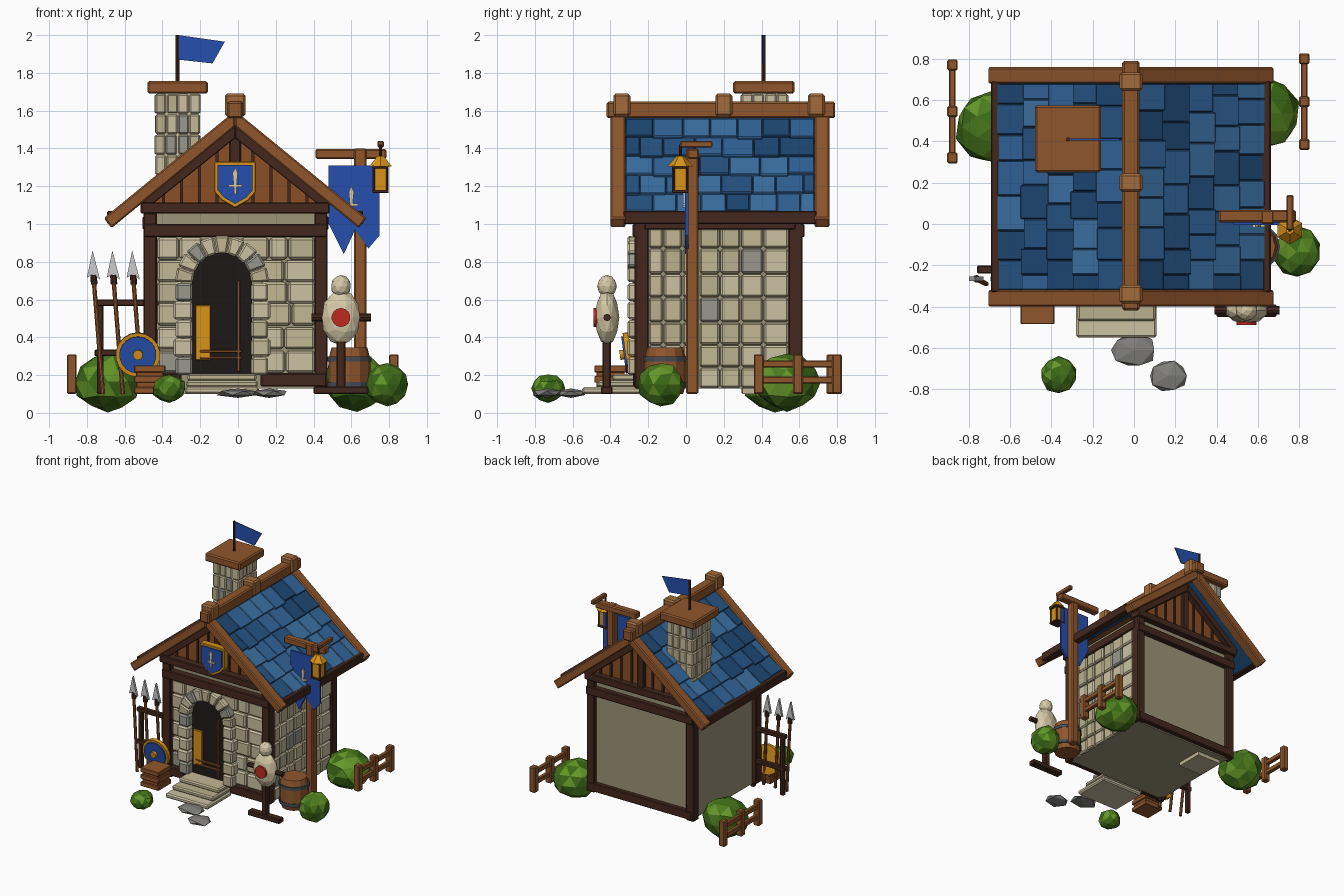
import bpy, bmesh, math, random
from mathutils import Vector, Matrix

if "Cube" in bpy.data.objects:
    bpy.data.objects.remove(bpy.data.objects["Cube"])
random.seed(4)
CX, DX = -0.015, -0.085          # roof centre line, door centre line


def mat(name, hexcol):
    m = bpy.data.materials.new(name)
    c = [(int(hexcol[i:i + 2], 16) / 255) ** 2.2 for i in (0, 2, 4)]
    m.diffuse_color = (*c, 1)
    m.use_nodes = True
    m.node_tree.nodes["Principled BSDF"].inputs["Base Color"].default_value = m.diffuse_color
    return m


WOOD, DARK, PLANK = mat("wood", "8f5730"), mat("dark_wood", "452c22"), mat("plank", "8a5029")
LIGHT, PLASTER, IRON = mat("light_wood", "a06a3c"), mat("plaster", "9c9378"), mat("iron", "4a4f55")
STONES = [mat("stone_a", "cbc0a2"), mat("stone_b", "b8af8e"), mat("stone_c", "c2b694"), mat("stone_d", "97978c")]
BLUES = [mat("tile_a", "2b5584"), mat("tile_b", "35659a"), mat("tile_c", "234a75"), mat("tile_d", "3f72a5")]
GREENS = [mat("leaf_a", "4c7a22"), mat("leaf_b", "64962c"), mat("leaf_c", "3d6a1c")]
BLACK, GOLD, BLUE = mat("shadow", "231f1e"), mat("gold", "d8921f"), mat("banner_blue", "2a50ab")
CREAM, RED, STEEL, GREY = mat("straw", "d6c9a6"), mat("red", "bb2f26"), mat("steel", "c9c9c6"), mat("slab", "807f7c")


def add(name, bm, *mats):
    bmesh.ops.recalc_face_normals(bm, faces=bm.faces)
    me = bpy.data.meshes.new(name)
    bm.to_mesh(me)
    bm.free()
    for m in mats:
        me.materials.append(m)
    ob = bpy.data.objects.new(name, me)
    bpy.context.collection.objects.link(ob)
    return ob


def bevel(bm, w):
    if w:
        bmesh.ops.bevel(bm, geom=bm.edges[:], offset=w, segments=1, affect='EDGES')


def box(name, x, y, z, m, b=0.006, mx=None):
    """Box from three (min, max) ranges, optional transform."""
    bm = bmesh.new()
    size = [r[1] - r[0] for r in (x, y, z)]
    mid = [(r[1] + r[0]) / 2 for r in (x, y, z)]
    bmesh.ops.create_cube(bm, size=1, matrix=Matrix.Translation(mid) @ Matrix.Diagonal((*size, 1)))
    bevel(bm, b)
    if mx:
        bm.transform(mx)
    return add(name, bm, m)


def prism(name, pts, y0, y1, m, b=0):
    """x-z outline extruded along y."""
    bm = bmesh.new()
    f = bm.faces.new([bm.verts.new((p[0], y0, p[1])) for p in pts])
    ext = bmesh.ops.extrude_face_region(bm, geom=[f])
    for v in ext["geom"]:
        if isinstance(v, bmesh.types.BMVert):
            v.co.y = y1
    bevel(bm, b)
    return add(name, bm, m)


def rod(name, a, b, r, m, n=8, r2=None):
    a, b = Vector(a), Vector(b)
    d = b - a
    mx = Matrix.Translation((a + b) / 2) @ d.to_track_quat('Z', 'Y').to_matrix().to_4x4()
    bm = bmesh.new()
    bmesh.ops.create_cone(bm, cap_ends=True, segments=n, radius1=r, radius2=r if r2 is None else r2,
                          depth=d.length, matrix=mx)
    return add(name, bm, m)


def blob(name, c, s, mats, jit=0.0, sub=2):
    """Faceted ball scaled by s."""
    bm = bmesh.new()
    bmesh.ops.create_icosphere(bm, subdivisions=sub, radius=1)
    for v in bm.verts:
        v.co *= 1 + random.uniform(-jit, jit)
    for f in bm.faces:
        f.material_index = random.randrange(len(mats))
    bm.transform(Matrix.Translation(c) @ Matrix.Diagonal((*s, 1)))
    return add(name, bm, *mats)


def stone():
    return random.choices(STONES, (5, 4, 4, 1))[0]


# Wall core, floor and gable body
box("walls", (-0.465, 0.445), (-0.225, 0.585), (0.13, 1.08), PLASTER, 0)
prism("gable_body", [(CX - .5, 1.09), (CX + .5, 1.09), (CX, 1.5)], -0.225, 0.585, PLANK)

# Timber frame
for x in (-0.465, 0.44):
    for y in (-0.235, 0.58):
        box("corner_post", (x - .035, x + .035), (y - .037, y + .037), (0.13, 1.06), DARK)
for y in (-0.24, 0.585):
    box("lower_beam", (-0.5, 0.475), (y - .042, y + .042), (0.93, 1.0), DARK)
    box("upper_beam", (-0.515, 0.485), (y - .05, y + .05), (1.055, 1.115), DARK)
box("back_sill", (-0.48, 0.46), (0.55, 0.62), (0.14, 0.21), DARK)
for x in ((-0.48, -0.3), (0.12, 0.47)):
    box("front_sill", x, (-0.28, -0.2), (0.14, 0.21), DARK)
for x in (-0.475, 0.45):
    box("side_beam", (x - .03, x + .03), (-0.22, 0.58), (0.97, 1.04), DARK)

# Gable planks, inner rafters, king post
for y, d in ((-0.225, -1), (0.585, 1)):
    for i in range(-4, 5):
        x = CX + i * 0.095
        prism("gable_batten", [(x - .008, 1.1), (x + .008, 1.1), (x + .008, 1.49 - abs(i) * .078),
              (x - .008, 1.49 - abs(i) * .078)], y, y + d * 0.012, DARK)
    for s in (-1, 1):
        prism("inner_rafter", [(CX, 1.525), (CX + s * .51, 1.11), (CX + s * .475, 1.075), (CX, 1.455)],
              y - .01 * d, y + d * 0.05, DARK, 0.004)
    box("king_post", (CX - .03, CX + .03), (y - .03, y + .03), (1.1, 1.48), DARK)

# Roof: deck, barge boards, eave beams, ridge
for s in (-1, 1):
    prism("roof_deck", [(CX, 1.565), (CX + s * .64, 1.043), (CX + s * .64, 1.0), (CX, 1.52)], -0.33, 0.69, BLUES[2])
    for y in (-0.36, 0.72):
        prism("barge_board", [(CX, 1.6), (CX + s * .695, 1.032), (CX + s * .655, 0.978), (CX, 1.515)],
              y - .04, y + .04, WOOD, 0.008)
    box("eave_beam", (CX + s * .65 - .028, CX + s * .65 + .028), (-0.33, 0.69), (1.0, 1.07), DARK)
box("ridge_beam", (CX - .042, CX + .042), (-0.42, 0.79), (1.56, 1.648), WOOD, 0.01)
for y in (-0.34, 0.2, 0.69):
    box("ridge_cap", (CX - .055, CX + .055), (y - .045, y + .045), (1.57, 1.69), LIGHT, 0.012)

# Roof tiles, staggered rows on both slopes
ang, rows = math.atan(0.817), 5
for s in (-1, 1):
    for r in range(rows):
        d0, y = 0.03 + r * 0.156, -0.32
        w = 0.075 if r % 2 else 0.145
        while y < 0.675:
            y1 = min(y + w, 0.68)
            if 0.68 - y1 < 0.05:
                y1 = 0.68
            mx = (Matrix.Translation((CX, 0, 1.57)) @ Matrix.Diagonal((s, 1, 1, 1))
                  @ Matrix.Rotation(ang, 4, 'Y') @ Matrix.Translation((d0, 0, 0)) @ Matrix.Rotation(-0.09, 4, 'Y'))
            box("roof_tile", (0, 0.165 + random.uniform(-.008, .012)), (y + .001, y1 - .001), (-0.02, 0.008),
                random.choice(BLUES), 0.004, mx)
            y, w = y1, random.uniform(0.12, 0.17)

# Chimney with brick courses, cap and flag
box("chimney_core", (-0.43, -0.21), (0.3, 0.53), (0.1, 1.7), STONES[2], 0)
for k in range(5):
    z = 1.15 + k * 0.108
    for i in range(4):
        for j in range(4):
            if i in (0, 3) or j in (0, 3):
                x, y, e = -0.44 + i * .06, 0.29 + j * .0625, random.uniform(-.004, .004)
                box("chimney_brick", (x + .001 + e, x + .059 + e), (y + .001 + e, y + .0615 + e),
                    (z + .002, z + .106), stone(), 0.008)
box("chimney_cap", (-0.48, -0.16), (0.25, 0.575), (1.69, 1.757), WOOD, 0.01)
rod("flag_pole", (-0.32, 0.41, 1.75), (-0.32, 0.41, 2.0), 0.01, DARK)
prism("flag", [(-.315, 2.0), (-.07, 1.965), (-.135, 1.85), (-.315, 1.87)], 0.405, 0.413, BLUE)

# Front wall stones around the arch
edges = [(0.21, .2), (0.335, .2), (0.46, .2), (0.575, .2), (0.69, .19), (0.81, .1)]
for z, h in edges:
    for x0, x1 in ((-0.43, DX - h), (DX + h, 0.41)):
        n = max(1, round((x1 - x0) / 0.145))
        cuts = [x0] + [x0 + (x1 - x0) * (i + random.uniform(-.15, .15)) / n for i in range(1, n)] + [x1]
        for a, b in zip(cuts, cuts[1:]):
            box("front_stone", (a + .003, b - .003), (-0.255 + random.uniform(-.006, .006), -0.2),
                (z + .003, z + .118), stone(), 0.012)

# Right wall stones
ys = [-0.2, -0.12, -0.02, 0.07, 0.18, 0.29, 0.41, 0.545]
zs = [0.13, 0.24, 0.36, 0.48, 0.61, 0.735, 0.87, 0.98]
for a, b in zip(ys, ys[1:]):
    for c, d in zip(zs, zs[1:]):
        box("side_stone", (0.42, 0.468 + random.uniform(-.004, .006)), (a + .003, b - .003), (c + .003, d - .003),
            stone(), 0.01)

# Door: arched dark opening, surround stones, lit interior details
arc = [(DX + .16 * math.cos(t * math.pi / 12), 0.69 + .16 * math.sin(t * math.pi / 12)) for t in range(13)]
prism("door_opening", [(DX - .16, 0.2), (DX + .16, 0.2)] + arc, -0.25, -0.2, BLACK)
for s in (-1, 1):
    for k in range(5):
        w = 0.245 + 0.012 * (k % 2)
        xs = sorted((DX + s * .155, DX + s * w))
        box("jamb_stone", xs, (-0.31, -0.22), (0.2 + k * .098, 0.295 + k * .098), stone(), 0.012)
for k in range(9):
    t0, t1 = [math.pi * (k + o) / 9 for o in (0.03, 0.97)]
    pts = [(DX + r * math.cos(t), 0.69 + r * math.sin(t)) for r, t in ((.155, t0), (.25, t0), (.25, t1), (.155, t1))]
    prism("arch_stone", pts, -0.31, -0.22, stone(), 0.01)
box("lit_panel", (-0.225, -0.145), (-0.265, -0.245), (0.28, 0.57), GOLD, 0.003)
box("door_upright", (-0.005, 0.01), (-0.27, -0.25), (0.22, 0.7), WOOD, 0.002)
for z in (0.285, 0.32):
    box("door_rail", (-0.2, 0.02), (-0.27, -0.25), (z, z + .012), WOOD, 0.002)

# Steps and stepping stones
for k, y in enumerate((-0.55, -0.47, -0.39)):
    box("step", (-0.28 + k * .006, 0.11 - k * .006), (y, -0.24), (0.1 + k * .035, 0.137 + k * .035), STONES[k % 3], 0.01)
for x, y, r in ((0.0, -0.61, .118), (0.165, -0.735, .105)):
    blob("stepping_stone", (x, y, 0.105), (r, r * .8, 0.025), [GREY], 0.08, 1)


# Heraldic shield on the gable and its sword emblem
def crest(k):
    return [(CX + k * x, 1.22 + k * z) for x, z in ((-.11, .11), (.11, .11), (.11, -.05), (.07, -.095), (0, -.135),
                                                   (-.07, -.095), (-.11, -.05))]


def sword(x, z, y):
    prism("sword_emblem_blade", [(x, z + .1), (x + .014, z + .07), (x + .007, z), (x - .007, z), (x - .014, z + .07)],
          y, y + .012, CREAM)
    box("sword_emblem_guard", (x - .035, x + .035), (y, y + .012), (z - .005, z + .008), CREAM, 0)
    box("sword_emblem_grip", (x - .006, x + .006), (y, y + .012), (z - .04, z), CREAM, 0)


prism("crest_rim", crest(1), -0.315, -0.26, GOLD, 0.004)
prism("crest_face", crest(.84), -0.325, -0.3, BLUE)
sword(CX, 1.2, -0.335)

# Banner post with lantern
box("banner_post", (0.615, 0.68), (0.0, 0.065), (0.1, 1.4), WOOD, 0.008)
box("banner_arm", (0.41, 0.785), (0.008, 0.068), (1.345, 1.398), WOOD, 0.008)
box("lantern_arm", (0.738, 0.772), (-0.03, 0.14), (1.405, 1.44), WOOD)
prism("banner", [(.48, 1.31), (.75, 1.31), (.75, .94), (.69, .87), (.62, .97), (.56, .84), (.48, 1.0)], -0.005, 0.012, BLUE)
sword(0.6, 1.1, -0.015)
L = (0.755, -0.03)
rod("lantern_hook", (*L, 1.34), (*L, 1.42), 0.008, DARK)
rod("lantern_roof", (*L, 1.305), (*L, 1.36), 0.068, GOLD, 6, 0.02)
box("lantern_glass", (L[0] - .034, L[0] + .034), (L[1] - .034, L[1] + .034), (1.18, 1.31), GOLD, 0)
for z in (1.165, 1.295):
    box("lantern_plate", (L[0] - .043, L[0] + .043), (L[1] - .043, L[1] + .043), (z, z + .016), DARK, 0.002)
for i in (-.036, .036):
    for j in (-.036, .036):
        rod("lantern_bar", (L[0] + i, L[1] + j, 1.17), (L[0] + i, L[1] + j, 1.3), 0.007, DARK, 4)

# Barrel
for z0, z1, r0, r1 in ((.1, .16, .095, .112), (.16, .28, .112, .112), (.28, .345, .112, .095)):
    rod("barrel_staves", (0.59, -0.11, z0), (0.59, -0.11, z1), r0, WOOD, 12, r1)
for z in (.15, .285):
    rod("barrel_hoop", (0.59, -0.11, z - .013), (0.59, -0.11, z + .013), 0.117, IRON, 12)

# Training dummy
box("dummy_base", (0.4, 0.69), (-0.45, -0.39), (0.1, 0.14), DARK)
box("dummy_post", (0.522, 0.568), (-0.442, -0.398), (0.12, 0.42), DARK)
rod("dummy_arms", (0.39, -0.418, 0.505), (0.705, -0.418, 0.505), 0.02, DARK)
blob("dummy_body", (0.545, -0.418, 0.505), (0.105, 0.065, 0.148), [CREAM])
blob("dummy_head", (0.545, -0.418, 0.67), (0.054, 0.052, 0.06), [CREAM])
rod("dummy_target", (0.545, -0.46, 0.505), (0.545, -0.49, 0.505), 0.05, RED, 14)

# Spear rack, round shield and crate
for x in (-0.73, -0.46):
    box("rack_post", (x - .017, x + .017), (-0.235, -0.2), (0.1, 0.6), DARK)
for z in (0.3, 0.565):
    box("rack_rail", (-0.76, -0.41), (-0.24, -0.2), (z, z + .035), DARK)
for x in (-0.765, -0.66, -0.555):
    rod("spear_shaft", (x + .05, -0.29, 0.1), (x, -0.265, 0.72), 0.012, WOOD)
    prism("spear_head", [(x - .005, .86), (x + .035, .705), (x, .735), (x - .035, .715)], -0.275, -0.255, STEEL)
    rod("spear_collar", (x + .004, -0.266, 0.68), (x, -0.265, 0.73), 0.018, DARK)
S = (-0.53, 0.31)
for n, r, y0, y1, m in (("rim", .118, -.29, -.32, GOLD), ("face", .098, -.3, -.33, BLUE), ("boss", .026, -.32, -.35, GOLD)):
    rod("round_shield_" + n, (S[0], y0, S[1]), (S[0], y1, S[1] - .004), r, m, 18)
box("crate", (-0.54, -0.395), (-0.475, -0.325), (0.105, 0.24), PLANK, 0.004)
for z in (0.1, 0.16, 0.215):
    box("crate_slat", (-0.55, -0.385), (-0.485, -0.315), (z, z + .036), WOOD, 0.004)

# Fences
for x, y0, y1 in ((-0.88, 0.32, 0.77), (0.825, 0.385, 0.8)):
    for y in (y0, (y0 + y1) / 2, y1):
        box("fence_post", (x - .026, x + .026), (y - .026, y + .026), (0.1, 0.31), WOOD, 0.007)
    for z in (0.155, 0.24):
        box("fence_rail", (x - .016, x + .016), (y0, y1), (z, z + .038), WOOD, 0.005)

# Bushes
for c, s in (((-0.69, 0.47, .165), (.175, .175, .158)), ((0.63, 0.535, .165), (.17, .175, .152)),
             ((0.79, -0.135, .15), (.112, .125, .115)), ((-0.365, -0.73, .13), (.09, .088, .075))):
    blob("bush", c, s, GREENS, 0.06)
